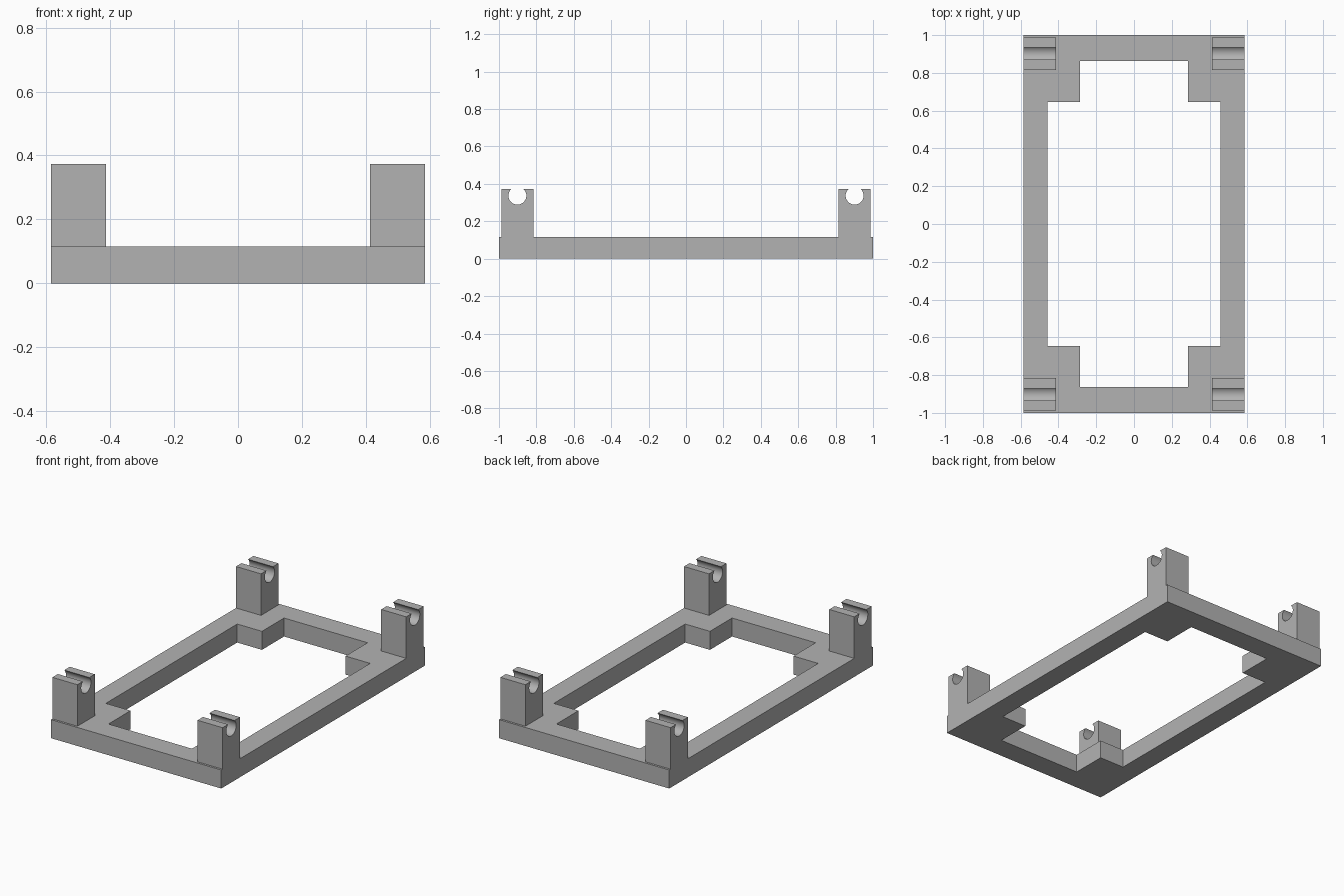
import bpy, bmesh, math
from mathutils import Vector

if "Cube" in bpy.data.objects:
    bpy.data.objects.remove(bpy.data.objects["Cube"])

grey = bpy.data.materials.new("plain_grey")
grey.diffuse_color = (0.45, 0.45, 0.45, 1)
grey.use_nodes = True
grey.node_tree.nodes["Principled BSDF"].inputs["Base Color"].default_value = grey.diffuse_color

FRAME_TOP = 0.115


def extruded(name, loops, offset):
    """Fill closed loops (later ones are holes) and extrude them into a solid."""
    bm = bmesh.new()
    edges = []
    for pts in loops:
        vs = [bm.verts.new(p) for p in pts]
        edges += [bm.edges.new((vs[i - 1], vs[i])) for i in range(len(vs))]
    if len(loops) == 1:
        bm.faces.new(bm.verts[:])
    else:
        bmesh.ops.triangle_fill(bm, edges=edges, use_beauty=True)
    res = bmesh.ops.extrude_face_region(bm, geom=bm.faces[:], use_keep_orig=True)
    moved = [g for g in res["geom"] if isinstance(g, bmesh.types.BMVert)]
    bmesh.ops.translate(bm, verts=moved, vec=Vector(offset))
    bmesh.ops.recalc_face_normals(bm, faces=bm.faces[:])
    mesh = bpy.data.meshes.new(name)
    bm.to_mesh(mesh)
    bm.free()
    mesh.materials.append(grey)
    obj = bpy.data.objects.new(name, mesh)
    bpy.context.collection.objects.link(obj)
    return obj


# Rectangular base frame, its opening notched by four corner blocks
outer = [(-0.585, -1, 0), (0.585, -1, 0), (0.585, 1, 0), (-0.585, 1, 0)]
corner = [(0.457, 0.645), (0.287, 0.645), (0.287, 0.862)]
opening = []
for sx, sy in ((1, 1), (-1, 1), (-1, -1), (1, -1)):
    pts = [(sx * x, sy * y, 0) for x, y in corner]
    opening += pts if sx * sy > 0 else pts[::-1]
extruded("base_frame", [outer, opening], (0, 0, FRAME_TOP))

# Corner posts with a round rod slot, open at the top
X0, X1, Y0, Y1, TOP = 0.413, 0.585, 0.816, 0.987, 0.373
CY, CZ, R = 0.9015, 0.337, 0.048
lip = math.asin((TOP - CZ) / R)
STEPS = 28
arc = [math.pi - lip + (math.pi + 2 * lip) * i / STEPS for i in range(STEPS + 1)]
profile = [(Y1, TOP), (Y1, FRAME_TOP), (Y0, FRAME_TOP), (Y0, TOP)]
profile += [(CY + R * math.cos(a), CZ + R * math.sin(a)) for a in arc]

for sx, side in ((-1, "left"), (1, "right")):
    for sy, end in ((-1, "front"), (1, "back")):
        loop = [(sx * X0, sy * y, z) for y, z in profile]
        post = extruded(f"{end}_{side}_post", [loop], (sx * (X1 - X0), 0, 0))
        bpy.ops.object.select_all(action='DESELECT')
        post.select_set(True)
        bpy.context.view_layer.objects.active = post
        bpy.ops.object.shade_smooth_by_angle(angle=math.radians(30))
